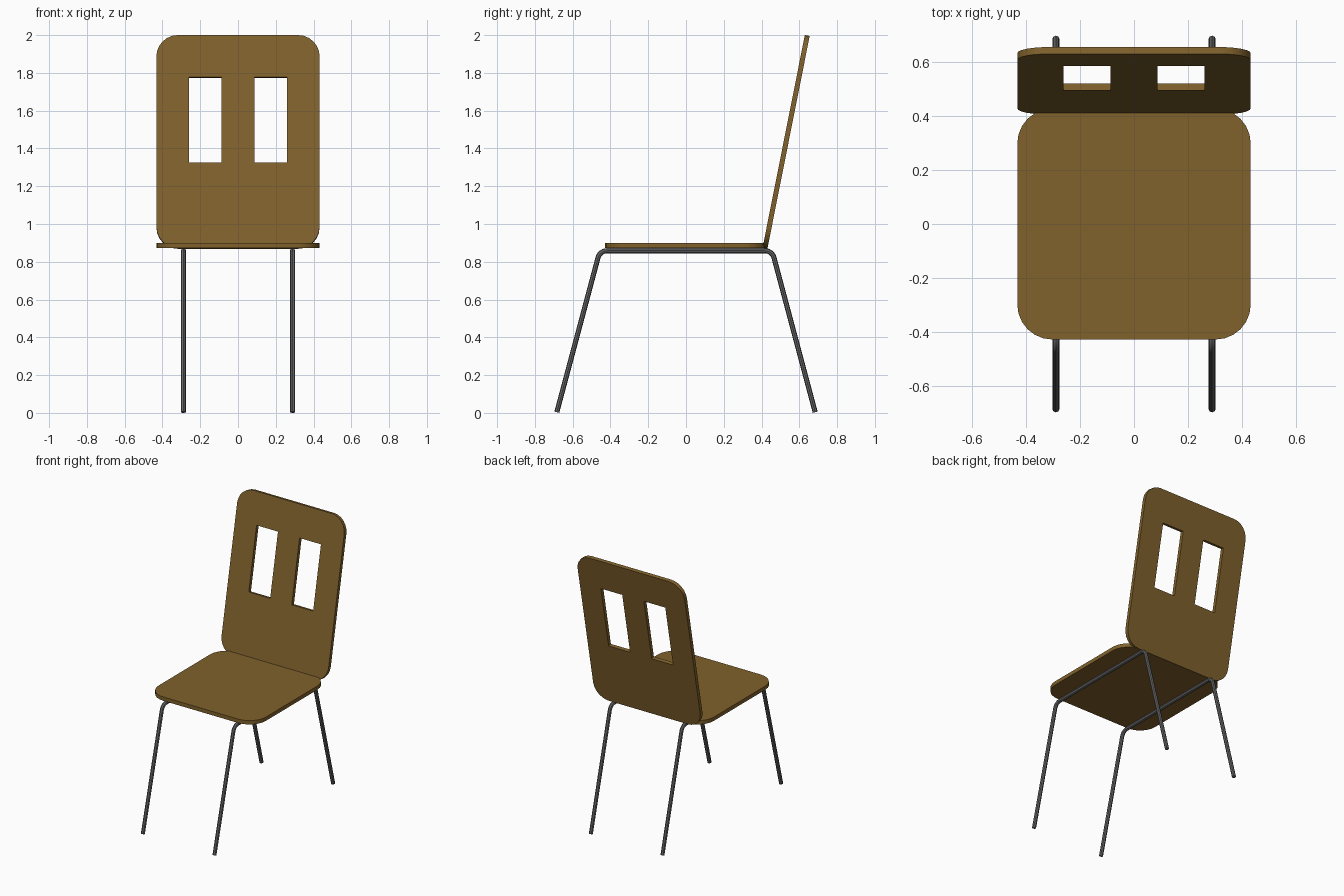
import bpy, bmesh, math
from mathutils import Matrix, Vector

if "Cube" in bpy.data.objects:
    bpy.data.objects.remove(bpy.data.objects["Cube"])


def material(name, rgb):
    m = bpy.data.materials.new(name)
    m.diffuse_color = (*rgb, 1)
    m.use_nodes = True
    m.node_tree.nodes["Principled BSDF"].inputs["Base Color"].default_value = m.diffuse_color
    return m


wood = material("brown wood", (0.216, 0.120, 0.025))
metal = material("grey steel", (0.135, 0.135, 0.140))


def rounded_rect(w, h, r, steps=6):
    pts = []
    for i, (sx, sy) in enumerate([(1, 1), (-1, 1), (-1, -1), (1, -1)]):
        for k in range(steps + 1):
            a = math.radians(90 * (i + k / steps))
            pts.append((sx * (w / 2 - r) + r * math.cos(a),
                        sy * (h / 2 - r) + r * math.sin(a), 0))
    return pts


def curve_mesh(name, curve, mat, matrix=Matrix()):
    """Turn a curve into a clean mesh object."""
    tmp = bpy.data.objects.new("tmp", curve)
    bpy.context.collection.objects.link(tmp)
    dg = bpy.context.evaluated_depsgraph_get()
    me = bpy.data.meshes.new_from_object(tmp.evaluated_get(dg))
    bpy.data.objects.remove(tmp)
    bm = bmesh.new()
    bm.from_mesh(me)
    bmesh.ops.remove_doubles(bm, verts=bm.verts, dist=1e-5)
    bmesh.ops.recalc_face_normals(bm, faces=bm.faces)
    bm.transform(matrix)
    bm.to_mesh(me)
    bm.free()
    me.materials.clear()
    me.materials.append(mat)
    ob = bpy.data.objects.new(name, me)
    bpy.context.collection.objects.link(ob)
    bpy.ops.object.select_all(action='DESELECT')
    ob.select_set(True)
    bpy.context.view_layer.objects.active = ob
    bpy.ops.object.shade_smooth_by_angle(angle=math.radians(35))
    return ob


def add_poly(curve, pts, closed):
    s = curve.splines.new('POLY')
    s.points.add(len(pts) - 1)
    for p, co in zip(s.points, pts):
        p.co = (*co, 1)
    s.use_cyclic_u = closed


def board(name, loops, thick, matrix):
    c = bpy.data.curves.new(name, 'CURVE')
    c.dimensions = '2D'
    c.fill_mode = 'BOTH'
    c.extrude = thick / 2
    for pts in loops:
        add_poly(c, pts, True)
    return curve_mesh(name, c, wood, matrix)


# Seat board
board("seat", [rounded_rect(0.864, 0.855, 0.13)], 0.028,
      Matrix.Translation((0, 0, 0.886)))

# Leaning backrest with two window openings
bottom, top = Vector((0, 0.418, 0.871)), Vector((0, 0.642, 1.998))
length = (top - bottom).length
lean = math.atan2(top.y - bottom.y, top.z - bottom.z)
mid_z = (bottom.z + top.z) / 2
lo, hi = ((z - mid_z) / math.cos(lean) for z in (1.322, 1.775))
loops = [rounded_rect(0.864, length, 0.115)]
for s in (1, -1):
    a, b = s * 0.087, s * 0.26
    loops.append([(a, lo, 0), (b, lo, 0), (b, hi, 0), (a, hi, 0)])
board("backrest", loops, 0.026,
      Matrix.Translation((bottom + top) / 2)
      @ Matrix.Rotation(math.pi / 2 - lean, 4, 'X'))

# Bent tube on each side: front leg, seat rail and rear leg in one
rad, bend, zc, yc = 0.0135, 0.05, 0.8585, 0.456
tilt = math.radians(15)
turn = math.pi / 2 - tilt
y0 = yc - bend * math.tan(turn / 2)
half = [(0, y0 + bend * math.sin(turn * k / 6),
         zc - bend + bend * math.cos(turn * k / 6)) for k in range(7)]
half.append((0, 0.684, 0.0035))
path = [(x, -y, z) for x, y, z in reversed(half)] + half
for side, x in (("left", -0.289), ("right", 0.289)):
    c = bpy.data.curves.new("tube", 'CURVE')
    c.dimensions = '3D'
    c.bevel_depth = rad
    c.bevel_resolution = 2
    c.use_fill_caps = True
    add_poly(c, path, False)
    curve_mesh(side + "_leg_frame", c, metal, Matrix.Translation((x, 0, 0)))
